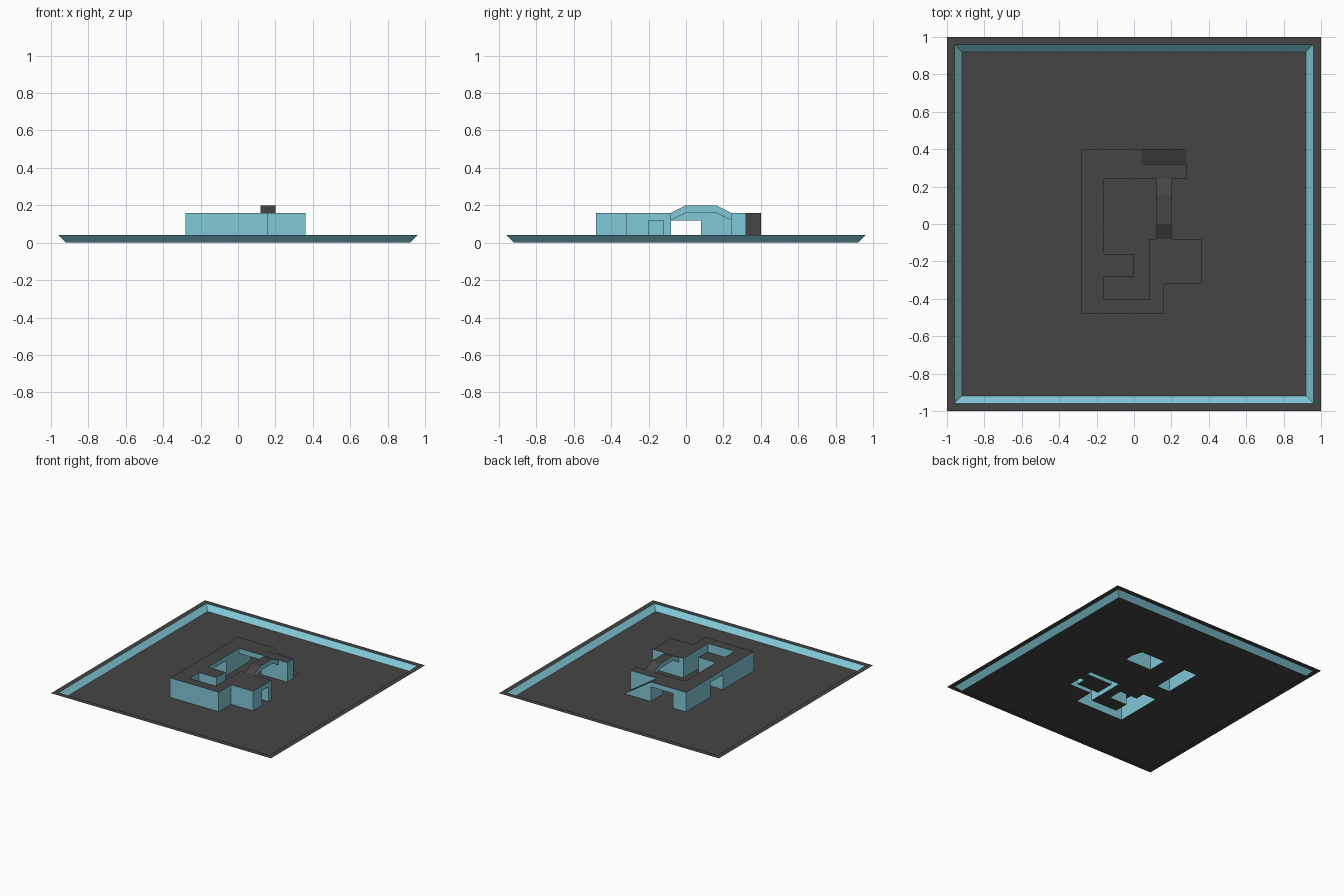
import bpy, bmesh
from mathutils import Vector

if "Cube" in bpy.data.objects:
    bpy.data.objects.remove(bpy.data.objects["Cube"])

U = 0.04  # modelling grid step


def material(name, rgb):
    m = bpy.data.materials.new(name)
    m.diffuse_color = (*rgb, 1)
    m.use_nodes = True
    m.node_tree.nodes["Principled BSDF"].inputs["Base Color"].default_value = m.diffuse_color
    return m


DARK = material("charcoal", (0.06, 0.06, 0.06))
CYAN = material("pale cyan", (0.22, 0.58, 0.68))


def add_face(bm, pts, want, mat):
    """Add a face (grid units) turned towards 'want'; mat 0 dark, 1 cyan."""
    f = bm.faces.new([bm.verts.new(Vector(p) * U) for p in pts])
    f.normal_update()
    if f.normal.dot(Vector(want)) < 0:
        f.normal_flip()
    f.material_index = mat


def finish(bm, name):
    bmesh.ops.remove_doubles(bm, verts=bm.verts, dist=1e-4)
    me = bpy.data.meshes.new(name)
    bm.to_mesh(me)
    bm.free()
    me.materials.append(DARK)
    me.materials.append(CYAN)
    ob = bpy.data.objects.new(name, me)
    bpy.context.collection.objects.link(ob)
    return ob


# Footprints as (x0, y0, x1, y1) in grid units
BLOCKS = [(-7, -12, -4, 10), (-4, 6, 7, 10), (-4, -7, 0, -4),
          (-4, -12, 4, -10), (2, -12, 4, -2), (2, -8, 9, -2)]
# Side tunnel, back tunnel, room and its doorway
HOLLOWS = [(-7, -2, -4, 2), (-4, 6, 1, 10), (3, -7, 8, -3), (8, -5, 9, -3)]
RAMP = (1, 8, 7, 10)
EDGE = 23

rects = BLOCKS + HOLLOWS + [RAMP, (-EDGE, -EDGE, EDGE, EDGE)]
xs = sorted({r[i] for r in rects for i in (0, 2)})
ys = sorted({r[i] for r in rects for i in (1, 3)})
zs = [0, 3, 4, 5]  # tunnel height, roof height


def inside(r, x, y):
    return r[0] < x < r[2] and r[1] < y < r[3]


def filled(x, y, z):
    """True solid, False air, None where the ramp is built by hand."""
    if inside(RAMP, x, y) and z < 4:
        return None
    if z < 0:
        return True
    if z > 4 or not any(inside(r, x, y) for r in BLOCKS):
        return False
    return not (z < 3 and any(inside(r, x, y) for r in HOLLOWS))


# Floor and walled building: a skin wherever air meets solid
bm = bmesh.new()
for x0, x1 in zip(xs, xs[1:]):
    for y0, y1 in zip(ys, ys[1:]):
        for z0, z1 in zip(zs, zs[1:]):
            lo, hi = (x0, y0, z0), (x1, y1, z1)
            mid = [(a + b) / 2 for a, b in zip(lo, hi)]
            if filled(*mid) is not False:
                continue
            for axis in range(3):
                for side, sign in ((lo, -1), (hi, 1)):
                    probe = mid[:]
                    probe[axis] = side[axis] + sign * 0.1
                    if filled(*probe) is not True:
                        continue
                    a, b = [i for i in range(3) if i != axis]
                    pts = []
                    for s, t in ((lo, lo), (hi, lo), (hi, hi), (lo, hi)):
                        p = [0, 0, 0]
                        p[axis], p[a], p[b] = side[axis], s[a], t[b]
                        pts.append(p)
                    want = [0, 0, 0]
                    want[axis] = -sign
                    add_face(bm, pts, want, 0 if axis == 2 else 1)
finish(bm, "floor_and_walls")

# Ramp at the back, open underneath
bm = bmesh.new()
x0, y0, x1, y1 = RAMP
add_face(bm, [(x0, y0, 4), (x1, y0, 0), (x1, y1, 0), (x0, y1, 4)], (0, 0, 1), 0)
add_face(bm, [(x0, y1, 0), (x1, y1, 0), (x0, y1, 4)], (0, 1, 0), 1)
add_face(bm, [(x0, y0, 4), (x1, y0, 0), (x1, y0, 4)], (0, 1, 0), 1)
add_face(bm, [(x0, y0, 0), (x0, y1, 0), (x0, y1, 3), (x0, y0, 3)], (-1, 0, 0), 1)
finish(bm, "ramp")

# Arched bridge across the yard
bm = bmesh.new()
path = [(-2, 4), (0, 5), (4, 5), (6, 4)]
for (ya, za), (yb, zb) in zip(path, path[1:]):
    for drop, up in ((0, 1), (1, -1)):
        add_face(bm, [(3, ya, za - drop), (5, ya, za - drop),
                      (5, yb, zb - drop), (3, yb, zb - drop)], (0, 0, up), 0)
    for x, d in ((3, -1), (5, 1)):
        add_face(bm, [(x, ya, za), (x, yb, zb), (x, yb, zb - 1), (x, ya, za - 1)],
                 (d, 0, 0), 1)
finish(bm, "bridge")

# Sloped basin edge and flat outer rim
bm = bmesh.new()
corners = [(-1, -1), (1, -1), (1, 1), (-1, 1)]
for (ra, za), (rb, zb), mat in (((23, 0), (24, 1), 1), ((24, 1), (25, 1), 0)):
    for i in range(4):
        (ax, ay), (bx, by) = corners[i], corners[(i + 1) % 4]
        add_face(bm, [(ax * ra, ay * ra, za), (bx * ra, by * ra, za),
                      (bx * rb, by * rb, zb), (ax * rb, ay * rb, zb)], (0, 0, 1), mat)
finish(bm, "basin_rim")
